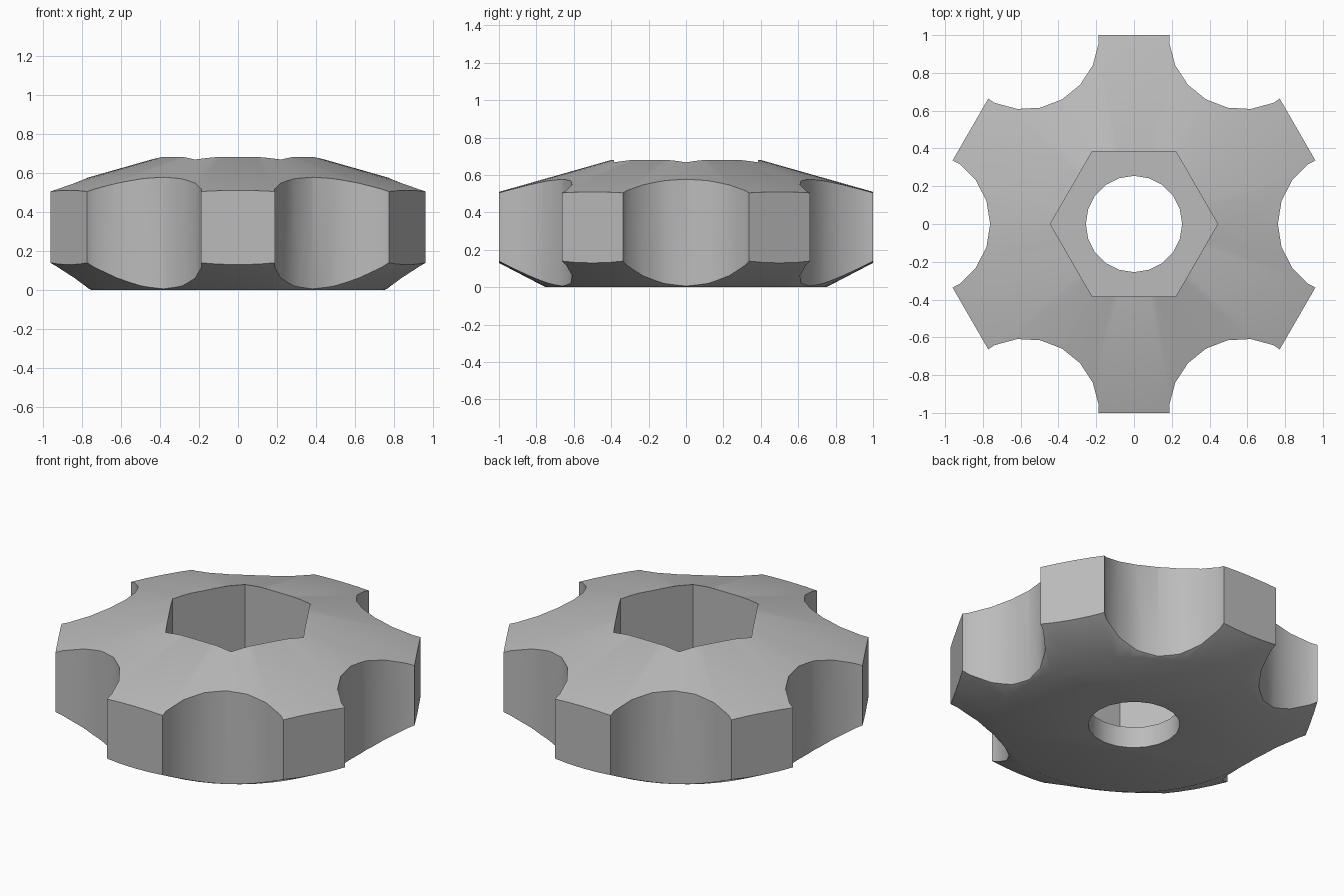
import bpy, bmesh, math
from mathutils import Matrix

cube = bpy.data.objects.get("Cube")
if cube:
    bpy.data.objects.remove(cube, do_unlink=True)

grey = bpy.data.materials.new("plain_grey")
grey.use_nodes = True
COLOUR = (0.5, 0.5, 0.5, 1)
grey.diffuse_color = COLOUR
grey.node_tree.nodes["Principled BSDF"].inputs["Base Color"].default_value = COLOUR


def add_object(name, bm):
    bmesh.ops.recalc_face_normals(bm, faces=bm.faces)
    mesh = bpy.data.meshes.new(name)
    bm.to_mesh(mesh)
    bm.free()
    mesh.materials.append(grey)
    obj = bpy.data.objects.new(name, mesh)
    bpy.context.collection.objects.link(obj)
    return obj


def lathe(name, profile, segments):
    """Closed solid turned around z; the profile starts and ends off the axis."""
    bm = bmesh.new()
    rings = []
    for r, z in profile:
        rings.append([bm.verts.new((r * math.cos(math.tau * i / segments),
                                    r * math.sin(math.tau * i / segments), z))
                      for i in range(segments)])
    for low, high in zip(rings, rings[1:]):
        for i in range(segments):
            j = (i + 1) % segments
            bm.faces.new((low[i], low[j], high[j], high[i]))
    bm.faces.new(rings[0])
    bm.faces.new(rings[-1])
    return add_object(name, bm)


def prism(name, radius, z0, z1, sides):
    return lathe(name, [(radius, z0), (radius, z1)], sides)


def apply_boolean(target, cutter, operation):
    mod = target.modifiers.new(cutter.name, 'BOOLEAN')
    mod.operation = operation
    mod.solver = 'EXACT'
    mod.object = cutter
    bpy.context.view_layer.objects.active = target
    bpy.ops.object.modifier_apply(modifier=mod.name)
    bpy.data.objects.remove(cutter, do_unlink=True)


# Turned blank: flat base, flared underside, shallow conical top
knob = lathe("star_knob", [(0.75, 0), (1.2, 0.234), (1.2, 0.453), (0.4, 0.68)], 60)

# Flat lobe ends come from a hexagon with its corners on the x axis
corner = 2 / math.sqrt(3)
apply_boolean(knob, prism("hexagon_outline", corner, -0.5, 1, 6), 'INTERSECT')

# Rounded finger notches on the six corners
for k in range(6):
    notch = prism("finger_notch", 0.393, -0.5, 1, 20)
    notch.data.transform(Matrix.Rotation(k * math.pi / 3, 4, 'Z')
                         @ Matrix.Translation((corner, 0, 0)))
    apply_boolean(knob, notch, 'DIFFERENCE')

# Hexagonal nut pocket and the round bolt hole below it
apply_boolean(knob, prism("nut_pocket", 0.443, 0.13, 1, 6), 'DIFFERENCE')
apply_boolean(knob, prism("bolt_hole", 0.255, -0.5, 0.5, 20), 'DIFFERENCE')

# Smooth the curved walls, keep hard edges
bpy.ops.object.select_all(action='DESELECT')
knob.select_set(True)
bpy.context.view_layer.objects.active = knob
bpy.ops.object.shade_smooth_by_angle(angle=math.radians(30))
